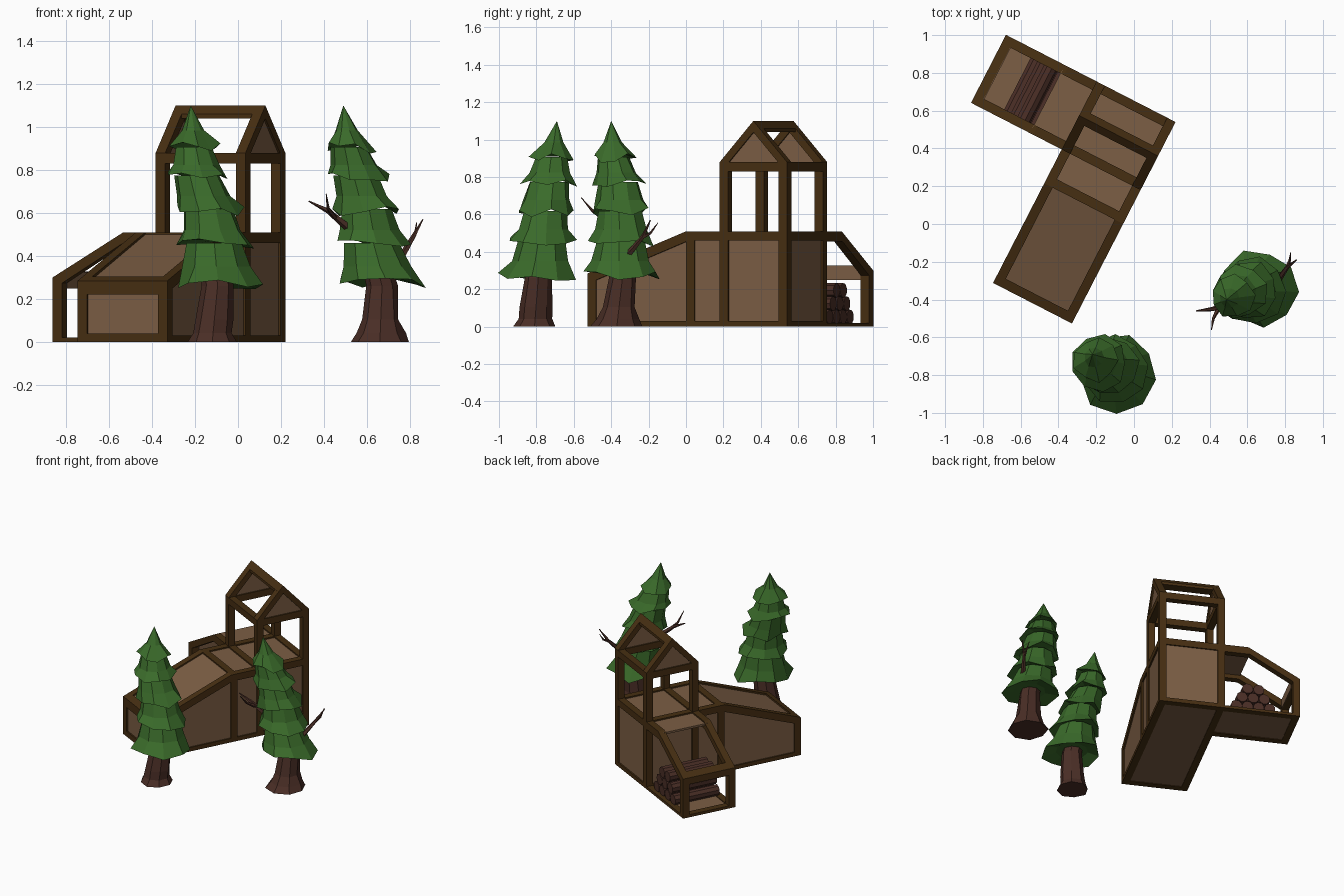
import bpy, bmesh, math, random
from mathutils import Vector

if "Cube" in bpy.data.objects:
    bpy.data.objects.remove(bpy.data.objects["Cube"])
random.seed(4)

def mat(name, c):
    m = bpy.data.materials.new(name)
    m.diffuse_color = (*c, 1)
    m.use_nodes = True
    m.node_tree.nodes["Principled BSDF"].inputs["Base Color"].default_value = m.diffuse_color
    return m
FRAME = mat("dark timber", (0.062, 0.028, 0.006))
PANEL = mat("plank brown", (0.20, 0.112, 0.058))
BARK = mat("bark", (0.068, 0.027, 0.019))
LEAF = mat("pine green", (0.042, 0.145, 0.023))

def finish(name, bm, m):
    bmesh.ops.recalc_face_normals(bm, faces=bm.faces)
    me = bpy.data.meshes.new(name)
    bm.to_mesh(me)
    bm.free()
    me.materials.append(m)
    ob = bpy.data.objects.new(name, me)
    bpy.context.collection.objects.link(ob)
    return ob

# Lodge frame: u runs across the hall (along the wing), v along the hall
U, V, C = Vector((0.889, -0.457, 0)), Vector((0.457, 0.889, 0)), Vector((0.22, 0.54, 0))
def P(u, v, z):
    return C + U * u + V * v + Vector((0, 0, z))

def prism(name, pts, a, b, axis, m):
    """Extrude a profile from a to b; axis 'u' takes (v,z) points, 'v' takes (u,z)."""
    bm = bmesh.new()
    f = (lambda p, t: P(t, p[0], p[1])) if axis == 'u' else (lambda p, t: P(p[0], t, p[1]))
    r0 = [bm.verts.new(f(p, a)) for p in pts]
    r1 = [bm.verts.new(f(p, b)) for p in pts]
    bm.faces.new(r0)
    bm.faces.new(r1)
    n = len(pts)
    for i in range(n):
        bm.faces.new((r0[i], r0[(i + 1) % n], r1[(i + 1) % n], r1[i]))
    return finish(name, bm, m)

def box(name, u, v, z, m=FRAME):
    return prism(name, [(v[0], z[0]), (v[1], z[0]), (v[1], z[1]), (v[0], z[1])], u[0], u[1], 'u', m)

W, L, D, H, B = -0.47, -1.2, -0.405, 0.51, 0.05   # hall width, length, tower depth, deck height, beam
K, LOW = -0.607, 0.285                             # where the hall roof starts to slope, low eave
sides = [(W, W + B), (-B, 0)]

# Hall body
g = 0.01
prism("hall_panels", [(L + g, 0.004), (-g, 0.004), (-g, H - g), (K, H - g), (L + g, LOW - g)],
      W + g, -g, 'u', PANEL)
for s in sides:
    box("hall_sill", s, (L, 0), (0, 0.03))
    box("hall_top_rail", s, (K, 0), (H - B, H))
    prism("hall_slope_rail", [(L, LOW - 0.055), (L, LOW), (K, H), (K, H - 0.055)], s[0], s[1], 'u', FRAME)
    box("hall_front_post", s, (L, L + B), (0, LOW - 0.01))
    for v in (K, D, -B):
        box("hall_post", s, (v, v + B), (0, H))
for v in (K, D, -B):
    box("hall_cross_beam", (W, 0), (v, v + B), (H - B, H))
prism("hall_front_beam", [(L, LOW - 0.065), (L, LOW), (L + B, LOW + 0.019), (L + B, LOW - 0.065)], W, 0, 'u', FRAME)
box("hall_front_sill", (W, 0), (L, L + B), (0, 0.04))
box("hall_back_sill", (W, 0), (-B, 0), (0, 0.03))

# Tower: posts, eaves, gables and ridge
EV, TOP, M = 0.88, 1.10, D / 2
for s in sides:
    for v in (D, -B):
        box("tower_post", s, (v, v + B), (H, EV - B))
    for k in (0, 1):
        h = lambda v: D - v if k else v
        prism("gable_rafter", [(h(0), EV - B), (h(0), EV), (M, TOP), (M, TOP - 0.06),
              (h(-B), EV - 0.005), (h(-B), EV - B)], s[0], s[1], 'u', FRAME)
    box("gable_tie", s, (D + B, -B), (EV - B, EV))
    c = (s[0] + s[1]) / 2
    prism("gable_panel", [(D + 0.04, EV - 0.02), (-0.04, EV - 0.02), (M, TOP - 0.04)], c - 0.015, c + 0.015, 'u', PANEL)
for v in (D, -B):
    box("tower_eave", (W + B, -B), (v, v + B), (EV - B, EV))
prism("tower_ridge", [(M, TOP), (M + 0.037, 1.06), (M + 0.037, 1.04), (M - 0.037, 1.04), (M - 0.037, 1.06)],
      W, 0, 'u', FRAME)

# Open wood shed wing
E, KW, LW = -1.01, -0.64, 0.30
for v in (D, -B):
    prism("shed_rail", [(W, H), (KW, H), (E, LW), (E, LW - 0.055), (KW - 0.01, H - 0.055), (W, H - 0.055)],
          v, v + B, 'v', FRAME)
    box("shed_post", (E, E + B), (v, v + B), (0, LW))
    box("shed_sill", (E, W), (v, v + B), (0, 0.02))
prism("shed_end_beam", [(E, LW - B), (E, LW), (E + B, LW + 0.028), (E + B, LW - B)], D, 0, 'v', FRAME)
box("shed_end_beam_lining", (E + B, E + B + 0.004), (D + B, -B), (LW - B, LW + 0.025), PANEL)
box("shed_end_sill", (E, E + B), (D, 0), (0, 0.02))
box("shed_floor", (E + 0.03, W), (D + 0.03, -0.03), (0.004, 0.014), PANEL)
box("shed_deck", (KW - 0.02, W), (D + 0.03, -0.03), (H - 0.025, H - 0.01), PANEL)

# Stacked logs
def ring_mesh(name, rings, n, m, jitter=0.0):
    """Loft circles given as (centre, radius, axis u, axis v)."""
    bm = bmesh.new()
    loops = []
    for c, r, a, b in rings:
        loops.append([bm.verts.new(c + (a * math.cos(t) + b * math.sin(t)) * r * random.uniform(1 - jitter, 1 + jitter))
                      for t in (2 * math.pi * i / n for i in range(n))])
    for p, q in zip(loops, loops[1:]):
        for i in range(n):
            bm.faces.new((p[i], p[(i + 1) % n], q[(i + 1) % n], q[i]))
    bm.faces.new(loops[0])
    bm.faces.new(loops[-1])
    return finish(name, bm, m)

Z, X, Y = Vector((0, 0, 1)), Vector((1, 0, 0)), Vector((0, 1, 0))
for row in range(3):
    for i in range(4 - row):
        u, z = -0.56 - 0.08 * i - 0.04 * row, 0.052 + 0.071 * row
        ring_mesh("log", [(P(u, D + 0.03, z), 0.04, U, Z), (P(u, -0.03, z), 0.04, U, Z)], 9, BARK)

# Pines: leaning trunk plus jagged tiers strung along a curved axis
ZS = [0.26, 0.44, 0.60, 0.755, 0.89, 1.10]
RS = [0.208, 0.18, 0.163, 0.148, 0.118]

def pine(base, r0, axis):
    ax = [Vector((x, y, z)) for (x, y), z in zip(axis, ZS)]
    low = Vector((*base, 0))
    mid = low.lerp(ax[0], 0.4)
    ring_mesh("pine_trunk", [(low, r0, X, Y), (low.lerp(mid, 0.4), r0 * 0.82, X, Y), (mid, 0.085, X, Y),
                             (ax[0], 0.072, X, Y), (ax[1], 0.06, X, Y)], 8, BARK, 0.05)
    n = 9
    for k in range(5):
        bm = bmesh.new()
        last = k == 4
        up = ax[k + 1] if last else ax[k].lerp(ax[k + 1], 1.12)
        rt = 0.0 if last else RS[k + 1] * 0.72
        ph = random.random()
        rim, mids, tops, inner = [], [], [], []
        for i in range(n):
            t = 2 * math.pi * (i + ph) / n
            d = Vector((math.cos(t), math.sin(t), 0))
            r = RS[k] * random.uniform(0.88, 1.06)
            dz = Z * random.uniform(-0.015, 0.04)
            rim.append(bm.verts.new(ax[k] + d * r + dz))
            mids.append(bm.verts.new(ax[k].lerp(up, 0.45) + d * (RS[k] * 0.45 + rt * 0.5) * random.uniform(0.94, 1.05)))
            inner.append(bm.verts.new(ax[k] + d * RS[k] * 0.55 + Z * 0.035))
            if not last:
                tops.append(bm.verts.new(up + d * rt))
        tip = bm.verts.new(up) if last else None
        for i in range(n):
            j = (i + 1) % n
            bm.faces.new((rim[i], rim[j], mids[j], mids[i]))
            bm.faces.new((inner[i], inner[j], rim[j], rim[i]))
            bm.faces.new((mids[i], mids[j], tip) if last else (mids[i], mids[j], tops[j], tops[i]))
        bm.faces.new(inner)
        if not last:
            bm.faces.new(tops)
        finish("pine_tier", bm, LEAF)

pine((-0.12, -0.81), 0.11, [(-0.095, -0.79), (-0.11, -0.77), (-0.135, -0.755), (-0.185, -0.735), (-0.205, -0.72), (-0.22, -0.69)])
pine((0.66, -0.37), 0.14, [(0.67, -0.34), (0.625, -0.345), (0.60, -0.35), (0.555, -0.36), (0.52, -0.385), (0.49, -0.40)])

# Bare branches poking out of the right pine
def branch(pts, r):
    pts = [Vector(p) for p in pts]
    d = (pts[-1] - pts[0]).normalized()
    a = d.cross(Y).normalized()
    b = d.cross(a)
    k = len(pts) - 1
    ring_mesh("bare_branch", [(p, r * (1 - 0.85 * i / k), a, b) for i, p in enumerate(pts)], 5, BARK)

branch([(0.54, -0.40, 0.51), (0.42, -0.45, 0.61), (0.33, -0.46, 0.655)], 0.022)
branch([(0.45, -0.44, 0.58), (0.42, -0.50, 0.62), (0.41, -0.56, 0.69)], 0.014)
branch([(0.74, -0.33, 0.36), (0.81, -0.23, 0.48), (0.86, -0.19, 0.57)], 0.02)
branch([(0.81, -0.23, 0.48), (0.825, -0.19, 0.50), (0.83, -0.15, 0.555)], 0.012)
